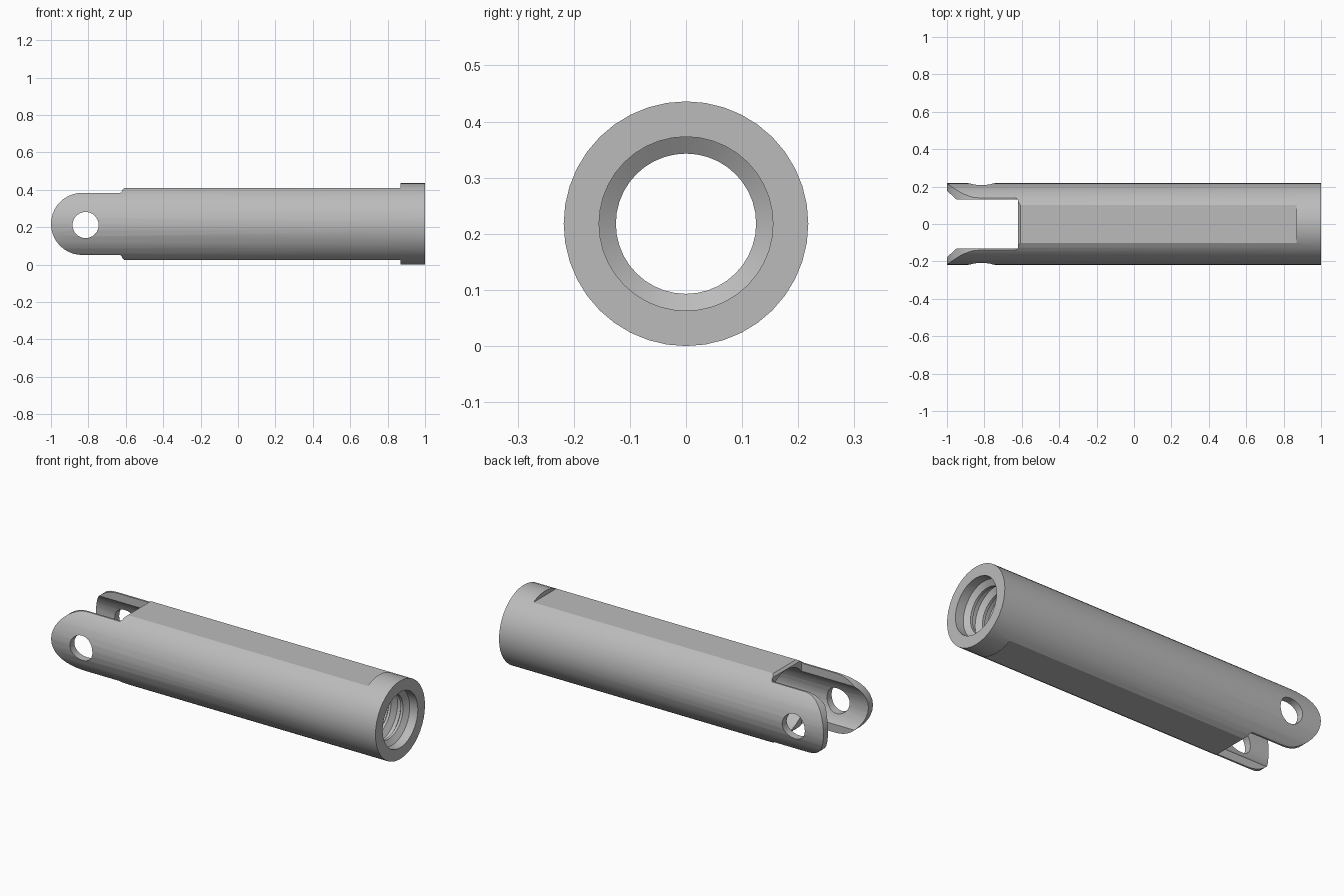
import bpy
import bmesh
from math import cos, sin, pi, radians
from mathutils import Vector, Matrix

cube = bpy.data.objects.get("Cube")
if cube:
    bpy.data.objects.remove(cube, do_unlink=True)

R = 0.218           # outer radius, also the height of the axis
SHOULDER = -0.62    # where the fork meets the body
FLAT = 0.193        # distance of the flats from the axis
TAB = 0.166         # half height of the fork tabs

steel = bpy.data.materials.new("steel_grey")
steel.use_nodes = True
grey = (0.5, 0.5, 0.5, 1)
steel.diffuse_color = grey
steel.node_tree.nodes["Principled BSDF"].inputs["Base Color"].default_value = grey


def finish(name, bm):
    bmesh.ops.remove_doubles(bm, verts=bm.verts, dist=1e-5)
    bmesh.ops.recalc_face_normals(bm, faces=bm.faces)
    mesh = bpy.data.meshes.new(name)
    bm.to_mesh(mesh)
    bm.free()
    mesh.materials.append(steel)
    obj = bpy.data.objects.new(name, mesh)
    bpy.context.collection.objects.link(obj)
    return obj


def lathe(name, profile, steps):
    """Spin a closed (x, radius) profile around the long axis."""
    bm = bmesh.new()
    verts = [bm.verts.new((x, 0, R + r)) for x, r in profile]
    edges = [bm.edges.new((v, verts[i - 1])) for i, v in enumerate(verts)]
    bmesh.ops.spin(bm, geom=verts + edges, cent=(0, 0, R), axis=(1, 0, 0),
                   angle=2 * pi, steps=steps, use_merge=True)
    return finish(name, bm)


def extrude_side(name, outline, half_width):
    """Extrude an (x, height from axis) outline across the model."""
    bm = bmesh.new()
    face = bm.faces.new([bm.verts.new((x, -half_width, R + z)) for x, z in outline])
    new = bmesh.ops.extrude_face_region(bm, geom=[face])["geom"]
    bmesh.ops.translate(bm, vec=(0, 2 * half_width, 0),
                        verts=[g for g in new if isinstance(g, bmesh.types.BMVert)])
    return finish(name, bm)


def carve(target, cutter, operation):
    mod = target.modifiers.new(cutter.name, 'BOOLEAN')
    mod.operation, mod.object, mod.solver = operation, cutter, 'EXACT'
    bpy.context.view_layer.objects.active = target
    bpy.ops.object.modifier_apply(modifier=mod.name)
    bpy.data.objects.remove(cutter, do_unlink=True)


# Tube with a wide bore at the fork and threaded ridges at the open end
profile = [(-1, 0.178), (-1, R), (1, R), (1, 0.155)]
for i in range(5):
    x = 0.95 - 0.075 * i
    profile += [(x, 0.155), (x - 0.02, 0.125), (x - 0.035, 0.125), (x - 0.055, 0.155)]
profile += [(0.55, 0.155), (0.55, 0.178)]
body = lathe("clevis_tube", profile, 40)

# Side outline: rounded fork tabs, flats on the body, full round collar
cx = -1 + TAB
upper = [(cx + TAB * cos(a), TAB * sin(a))
         for a in (pi - pi / 2 * i / 10 for i in range(1, 11))]
upper += [(SHOULDER - 0.01, TAB), (SHOULDER, TAB + 0.01), (SHOULDER, FLAT - 0.012),
          (SHOULDER + 0.012, FLAT), (0.87, FLAT), (0.87, 0.3), (1.1, 0.3)]
outline = [(-1, 0)] + upper + [(x, -z) for x, z in reversed(upper)]
carve(body, extrude_side("side_outline", outline, 0.4), 'INTERSECT')

# Slot between the fork tabs
slot = [(-1.2, -0.4), (SHOULDER, -0.4), (SHOULDER, 0.4), (-1.2, 0.4)]
carve(body, extrude_side("fork_slot", slot, 0.13), 'DIFFERENCE')

# Pin hole through both tabs
hole = [(-0.815 + 0.07 * cos(2 * pi * i / 24), -0.006 + 0.07 * sin(2 * pi * i / 24))
        for i in range(24)]
carve(body, extrude_side("pin_hole", hole, 0.4), 'DIFFERENCE')

bpy.ops.object.select_all(action='DESELECT')
body.select_set(True)
bpy.context.view_layer.objects.active = body
bpy.ops.object.shade_smooth_by_angle(angle=radians(25))
